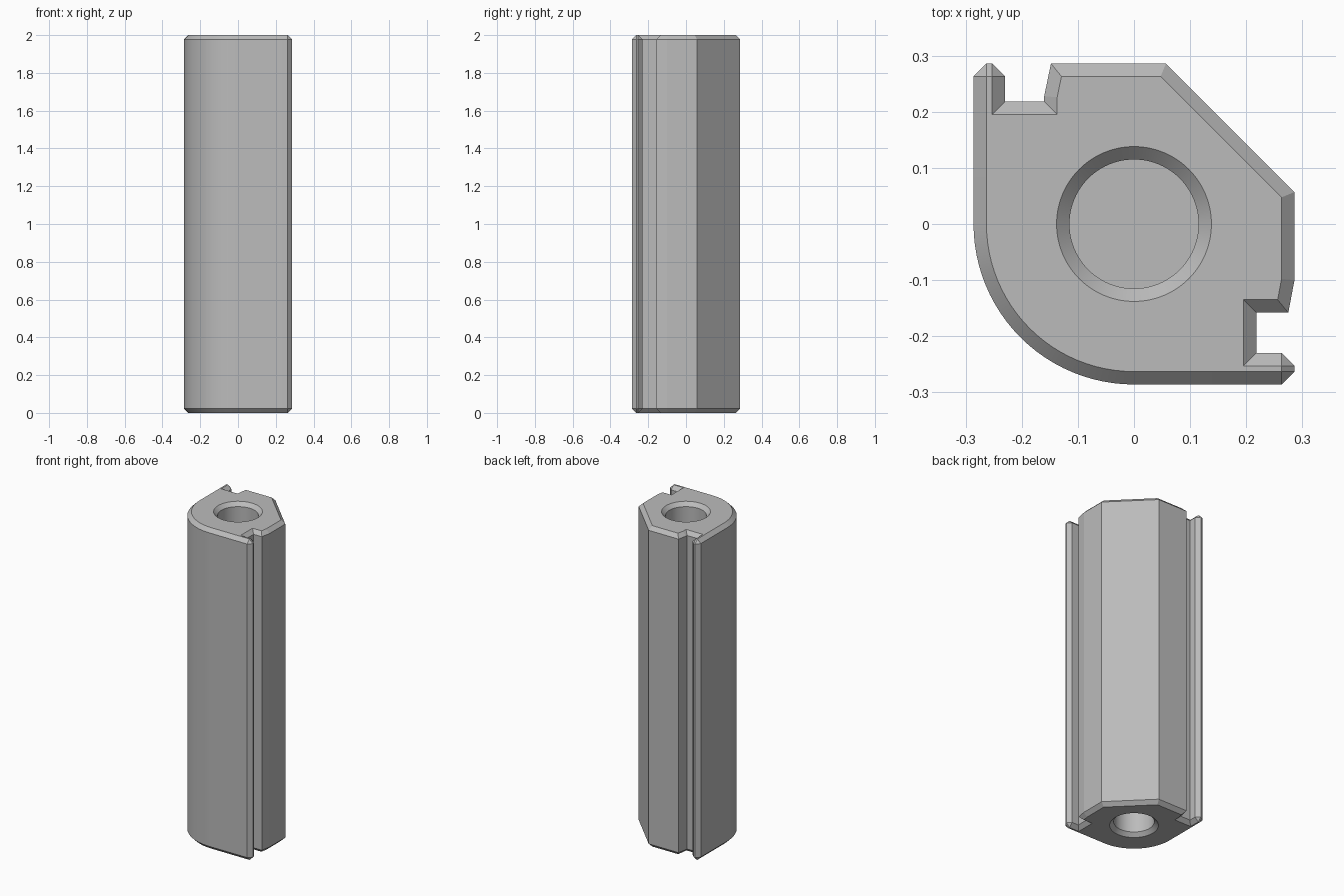
import bpy, bmesh, math
from mathutils import Vector

cube = bpy.data.objects.get("Cube")
if cube:
    bpy.data.objects.remove(cube)

R = 0.286        # half width
W = 0.023        # bevel width
HEIGHT = 2.0
BORE = 0.115
BORE_DEPTH = 0.5
SEGMENTS = 96

# Cross-section: rounded corner, then straight sides with two grooves
arc = [math.pi + math.pi / 2 * i / 24 for i in range(25)]
outline = [(R * math.cos(a), R * math.sin(a)) for a in arc]
outline += [(R, -R), (R, -.23), (.218, -.23), (.218, -.158), (.275, -.158),
            (R, -.1), (R, .057), (.057, R), (-.148, R), (-.16, .228),
            (-.16, .218), (-.23, .218), (-.23, R), (-R, R)]
tips = {(R, -R), (R, -.23), (-.23, R), (-R, R)}   # lip corners cut at an angle

# Mitred inset; a lip corner becomes two outer points sharing one inset point
outer, inset = [], []
for i, co in enumerate(outline):
    p = Vector(co)
    d1 = (p - Vector(outline[i - 1])).normalized()
    d2 = (Vector(outline[(i + 1) % len(outline)]) - p).normalized()
    n1, n2 = Vector((-d1.y, d1.x)), Vector((-d2.y, d2.x))
    inset.append(p + (n1 + n2) * W / (1 + n1.dot(n2)))
    points = [p - d1 * W, p + d2 * W] if co in tips else [p]
    outer += [(q, i) for q in points]

bm = bmesh.new()


def pairs(loop):
    return zip(loop, loop[1:] + loop[:1])


def circle(radius, z):
    turn = [2 * math.pi * i / SEGMENTS for i in range(SEGMENTS)]
    return [bm.verts.new((radius * math.cos(a), radius * math.sin(a), z)) for a in turn]


def bridge(a, b):
    for (a1, a2), (b1, b2) in zip(pairs(a), pairs(b)):
        bm.faces.new([a1, a2, b2, b1])


def build_end(z, inward):
    """Bevel, flat face and blind bore of one end; returns the outer loop."""
    side = [bm.verts.new((q.x, q.y, z + inward * W)) for q, _ in outer]
    rim = [bm.verts.new((q.x, q.y, z)) for q in inset]
    joined = [rim[i] for _, i in outer]
    for (a1, a2), (b1, b2) in zip(pairs(side), pairs(joined)):
        bm.faces.new([a1, a2, b1] if b1 is b2 else [a1, a2, b2, b1])
    mouth = circle(BORE + W, z)
    throat = circle(BORE, z + inward * W)
    floor = circle(BORE, z + inward * BORE_DEPTH)
    bridge(mouth, throat)
    bridge(throat, floor)
    bm.faces.new(floor)
    edges = [bm.edges.get(p) or bm.edges.new(p) for loop in (rim, mouth) for p in pairs(loop)]
    bmesh.ops.triangle_fill(bm, edges=edges, use_beauty=True)
    return side


bridge(build_end(0, 1), build_end(HEIGHT, -1))
bmesh.ops.recalc_face_normals(bm, faces=bm.faces)

mesh = bpy.data.meshes.new("grooved_post")
bm.to_mesh(mesh)
bm.free()
post = bpy.data.objects.new("grooved_post", mesh)
bpy.context.collection.objects.link(post)

# Plain grey
grey = bpy.data.materials.new("grey")
grey.use_nodes = True
color = (0.5, 0.5, 0.5, 1)
grey.diffuse_color = color
grey.node_tree.nodes["Principled BSDF"].inputs["Base Color"].default_value = color
mesh.materials.append(grey)

bpy.ops.object.select_all(action='DESELECT')
post.select_set(True)
bpy.context.view_layer.objects.active = post
bpy.ops.object.shade_smooth_by_angle(angle=math.radians(6))
